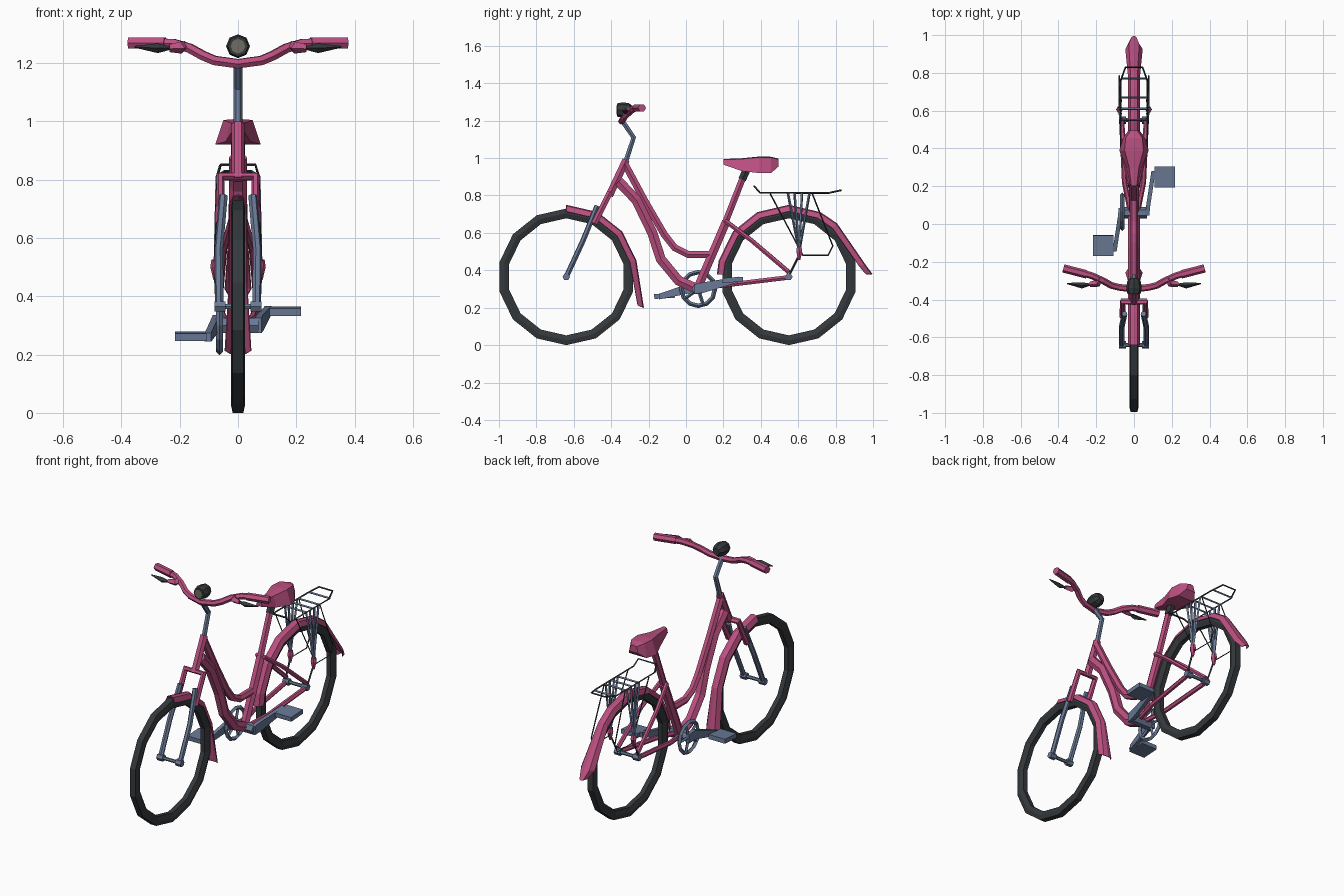
import bpy, bmesh
from math import sin, cos, pi, radians
from mathutils import Vector

if "Cube" in bpy.data.objects:
    bpy.data.objects.remove(bpy.data.objects["Cube"])


def material(name, color):
    m = bpy.data.materials.new(name)
    m.diffuse_color = (*color, 1)
    m.use_nodes = True
    m.node_tree.nodes["Principled BSDF"].inputs["Base Color"].default_value = m.diffuse_color
    return m


PINK = material("pink_paint", (0.50, 0.08, 0.22))
STEEL = material("blue_steel", (0.14, 0.19, 0.30))
DARK = material("dark_rubber", (0.035, 0.04, 0.045))
GLASS = material("lamp_glass", (0.16, 0.15, 0.12))


def tube(name, paths, r, mat, sides=6, radii=None):
    """Low-poly tubes along point paths, converted to one mesh."""
    cu = bpy.data.curves.new(name, 'CURVE')
    cu.dimensions = '3D'
    cu.bevel_depth = r
    cu.bevel_resolution = (sides - 4) // 2
    cu.use_fill_caps = True
    for path in paths:
        sp = cu.splines.new('POLY')
        sp.points.add(len(path) - 1)
        sp.use_smooth = False
        for i, p in enumerate(path):
            sp.points[i].co = (*p, 1)
            sp.points[i].radius = radii[i] if radii else 1
    ob = bpy.data.objects.new(name, cu)
    bpy.context.collection.objects.link(ob)
    cu.materials.append(mat)
    bpy.ops.object.select_all(action='DESELECT')
    ob.select_set(True)
    bpy.context.view_layer.objects.active = ob
    bpy.ops.object.convert(target='MESH')
    return bpy.context.object


def both(path):
    """The path and its mirror image across x = 0."""
    return [path, [(-x, y, z) for x, y, z in path]]


def loft(name, rings, mat, closed=True, cyclic=False):
    """Skin of quads through matching rings of points."""
    bm = bmesh.new()
    vs = [[bm.verts.new(p) for p in ring] for ring in rings]
    n = len(rings[0])
    for a, b in zip(vs, vs[1:] + (vs[:1] if cyclic else [])):
        for i in range(n if closed else n - 1):
            j = (i + 1) % n
            bm.faces.new((a[i], a[j], b[j], b[i]))
    if closed and not cyclic:
        bm.faces.new(vs[0])
        bm.faces.new(vs[-1])
    bmesh.ops.recalc_face_normals(bm, faces=bm.faces)
    me = bpy.data.meshes.new(name)
    bm.to_mesh(me)
    bm.free()
    me.materials.append(mat)
    ob = bpy.data.objects.new(name, me)
    bpy.context.collection.objects.link(ob)
    return ob


def box(name, loc, size, mat, tilt=0):
    bpy.ops.mesh.primitive_cube_add(size=1, location=loc, rotation=(tilt, 0, 0))
    ob = bpy.context.object
    ob.name, ob.scale = name, size
    ob.data.materials.append(mat)


def fender(name, cy, cz, angles, tail):
    """Bent mudguard around a wheel centre, with a flared tail."""
    R = 0.385
    pts = [(cy + R * sin(radians(a)), cz + R * cos(radians(a)), 0.032) for a in angles] + tail
    rings = []
    for y, z, w in pts:
        n = Vector((0, y - cy, z - cz)).normalized()
        rings.append([Vector((x, y, z)) - n * d for x, d in
                      ((-w, 0.035), (-w * 0.6, 0.006), (0, 0), (w * 0.6, 0.006), (w, 0.035))])
    ob = loft(name, rings, PINK, False)
    ob.modifiers.new("thickness", 'SOLIDIFY').thickness = 0.004


# Tyres: 14-sided rings with a flat tread
FRONT, REAR = (-0.64, 0.365), (0.55, 0.365)
TYRE = ((-0.018, 0.365), (0.018, 0.365), (0.024, 0.34), (0.014, 0.313), (-0.014, 0.313), (-0.024, 0.34))
for name, (y, z) in (("front_tyre", FRONT), ("rear_tyre", REAR)):
    loft(name, [[(x, y + r * sin(a), z + r * cos(a)) for x, r in TYRE]
                for a in [2 * pi * i / 14 for i in range(14)]], DARK, cyclic=True)

# Mudguards
fender("front_mudguard", *FRONT, (0, 26, 51, 77), [(-0.225, 0.2, 0.046)])
fender("rear_mudguard", *REAR, (-88, -77, -51, -26, 0, 26, 42),
       [(0.96, 0.43, 0.046), (0.997, 0.38, 0.02)])

# Frame
tube("head_tube", [[(0, -0.32, 0.99), (0, -0.41, 0.8)]], 0.023, PINK)
tube("upper_frame_tube", [[(0, -0.325, 0.965), (0, -0.22, 0.77), (0, -0.115, 0.59), (0, -0.06, 0.52),
                           (0, 0.01, 0.485), (0, 0.125, 0.485)]], 0.022, PINK)
tube("lower_frame_tube", [[(0, -0.36, 0.875), (0, -0.265, 0.775), (0, -0.18, 0.6), (0, -0.135, 0.46),
                           (0, -0.04, 0.345), (0, 0.06, 0.3)]], 0.031, PINK)
tube("seat_tube", [[(0, 0.06, 0.3), (0, 0.215, 0.66)]], 0.026, PINK)
tube("seat_post", [[(0, 0.2, 0.63), (0, 0.31, 0.91)]], 0.02, PINK)
tube("seat_clamp", [[(0, 0.3, 0.885), (0, 0.325, 0.94)]], 0.024, DARK)
tube("seat_stays", both([(0.02, 0.21, 0.665), (0.05, 0.35, 0.56), (0.065, 0.55, 0.39)]), 0.013, PINK)
tube("chain_stays", both([(0.02, 0.07, 0.305), (0.05, 0.22, 0.322), (0.065, 0.55, 0.362)]), 0.014, PINK)
tube("bottom_bracket", [[(-0.07, 0.06, 0.3), (0.07, 0.06, 0.3)]], 0.03, STEEL)

# Fork
tube("fork_crown", [[(-0.06, -0.49, 0.65), (-0.06, -0.41, 0.81), (0.06, -0.41, 0.81),
                     (0.06, -0.49, 0.65)]], 0.018, PINK)
tube("fork_legs", both([(0.05, -0.475, 0.745), (0.066, -0.55, 0.56), (0.064, -0.64, 0.365)]), 0.015, STEEL)
for name, (y, z) in (("front_axle", FRONT), ("rear_axle", REAR)):
    tube(name, [[(-0.08, y, z), (0.08, y, z)]], 0.01, STEEL)
    tube(name + "_nuts", both([(0.042, y, z), (0.08, y, z)]), 0.02, STEEL)

# Stem and handlebar
tube("stem", [[(0, -0.322, 0.98), (0, -0.28, 1.11), (0, -0.345, 1.205)]], 0.015, STEEL)
half = [(0.08, -0.335, 1.208), (0.12, -0.325, 1.225), (0.165, -0.3, 1.25), (0.22, -0.275, 1.266),
        (0.27, -0.26, 1.268)]
tube("handlebar", [both(half)[1][::-1] + [(0, -0.345, 1.197)] + half], 0.018, PINK)
tube("grips", both([(0.25, -0.267, 1.268), (0.374, -0.235, 1.268)]), 0.022, PINK)
tube("lever_mounts", both([(0.18, -0.285, 1.26), (0.195, -0.315, 1.252), (0.235, -0.32, 1.25)]),
     0.015, PINK, 4, (1, 1.4, 0.9))
tube("brake_levers", both([(0.228, -0.32, 1.25), (0.275, -0.325, 1.25), (0.355, -0.315, 1.255)]),
     0.015, DARK, 4, (0.3, 1.1, 0.2))

# Headlamp
tube("headlamp", [[(0, -0.37, 1.257), (0, -0.34, 1.257), (0, -0.305, 1.257), (0, -0.285, 1.257)]],
     0.041, DARK, 8, (0.85, 1, 0.9, 0.5))
tube("headlamp_lens", [[(0, -0.372, 1.257), (0, -0.368, 1.257)]], 0.025, GLASS, 8)

# Saddle
rings = []
for y, wt, wb, zt, zb in ((0.2, 0.014, 0.02, 0.995, 0.965), (0.3, 0.026, 0.042, 0.999, 0.93),
                          (0.39, 0.05, 0.078, 1.008, 0.92), (0.455, 0.044, 0.058, 1.007, 0.92),
                          (0.495, 0.018, 0.03, 0.997, 0.955)):
    rings.append([(-wb, y, zb), (-wt, y, zt - 0.004), (0, y, zt), (wt, y, zt - 0.004), (wb, y, zb)])
loft("saddle", rings, PINK)

# Chainring, cranks and pedals
C = Vector((-0.063, 0.065, 0.3))
bpy.ops.mesh.primitive_torus_add(location=C, rotation=(0, pi / 2, 0), major_segments=12,
                                 minor_segments=4, major_radius=0.09, minor_radius=0.012)
bpy.context.object.name = "chainring"
bpy.context.object.data.materials.append(STEEL)
spokes = [[C, C + Vector((0, cos(a), sin(a))) * 0.09] for a in [2 * pi * i / 5 for i in range(5)]]
tube("chainring_spokes", spokes, 0.009, STEEL, 4)
for side, s, y, z in (("right", 1, 0.25, 0.348), ("left", -1, -0.115, 0.262)):
    rings = [[(s * (x + dx), cy, cz + dz) for dx, dz in ((-0.011, -h), (0.011, -h), (0.011, h), (-0.011, h))]
             for x, cy, cz, h in ((0.07, 0.065 - s * 0.02, 0.3, 0.026), (0.075, 0.065 + s * 0.03, 0.308, 0.028),
                                  (0.103, y + s * 0.03, z + s * 0.003, 0.015))]
    loft(side + "_crank", rings, STEEL)
    tube(side + "_pedal_axle", [[(0.095 * s, y, z), (0.13 * s, y, z)]], 0.012, STEEL)
    box(side + "_pedal", (0.162 * s, y, z + 0.001), (0.108, 0.11, 0.026), STEEL, 0.06)

# Luggage rack
tube("rack_platform", [[(-0.06, 0.365, 0.85), (-0.07, 0.395, 0.815), (-0.07, 0.76, 0.813), (-0.045, 0.83, 0.828),
                        (0.045, 0.83, 0.828), (0.07, 0.76, 0.813), (0.07, 0.395, 0.815), (0.06, 0.365, 0.85),
                        (-0.06, 0.365, 0.85)]], 0.005, DARK, 4)
tube("rack_bars", [[(-0.07, y, 0.813), (0.07, y, 0.813)] for y in (0.55, 0.61, 0.67, 0.77)], 0.006, STEEL, 4)
struts = []
for y in (0.545, 0.58, 0.62, 0.66):
    struts += both([(0.07, y, 0.812), (0.077, 0.605, 0.5)])
tube("rack_struts", struts, 0.007, STEEL, 4)
tube("rack_feet", both([(0.077, 0.605, 0.525), (0.077, 0.606, 0.5), (0.077, 0.605, 0.455)]),
     0.018, PINK, 6, (0.8, 1, 0.4))
tube("rack_stays", both([(0.077, 0.605, 0.48), (0.072, 0.55, 0.37)]), 0.006, DARK, 4)
tube("side_guards", both([(0.07, 0.45, 0.81), (0.078, 0.625, 0.48), (0.078, 0.76, 0.48),
                          (0.078, 0.785, 0.53), (0.07, 0.675, 0.81)]), 0.004, DARK, 4)
